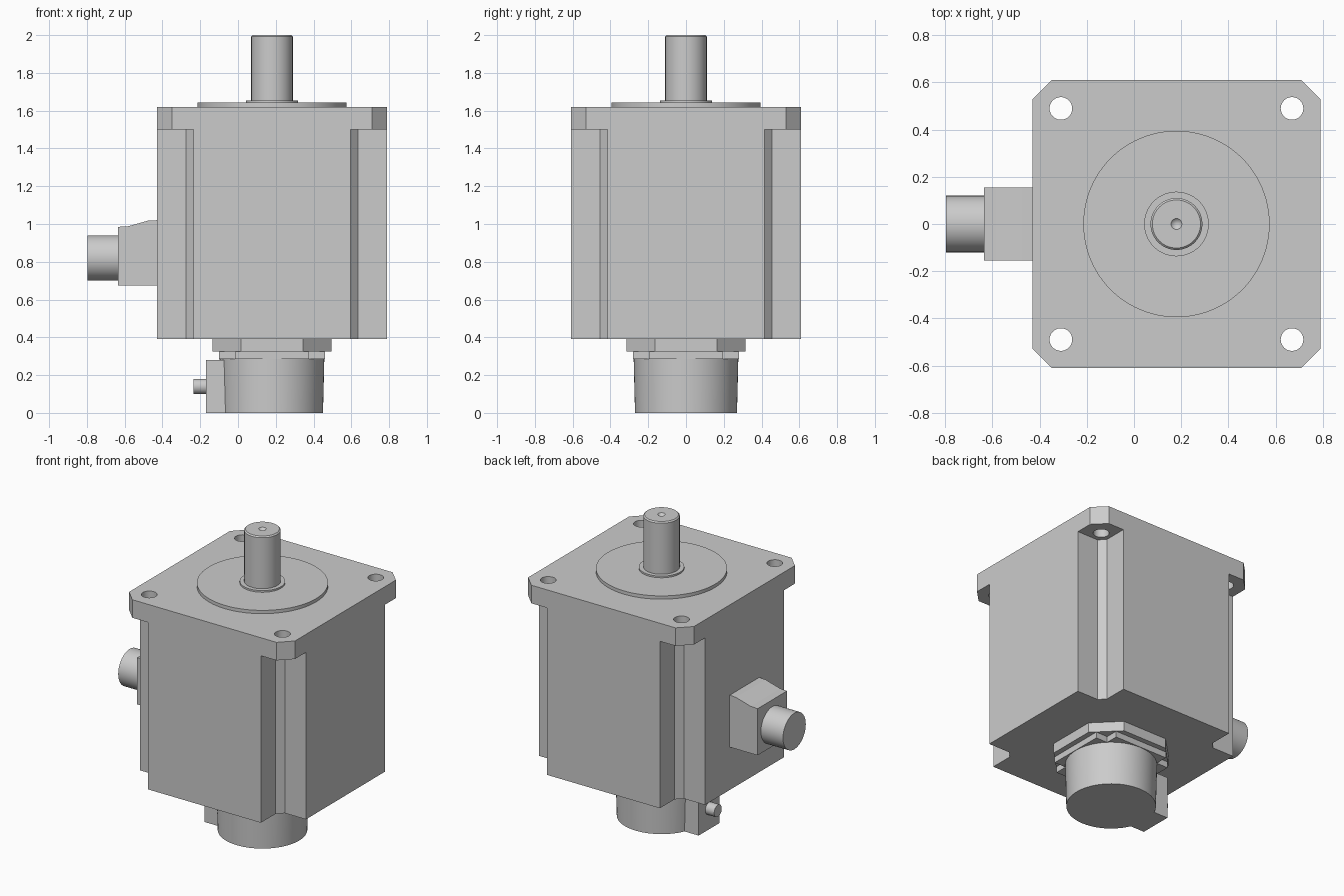
import bpy, bmesh
from math import cos, sin, pi, radians
from mathutils import Matrix

if "Cube" in bpy.data.objects:
    bpy.data.objects.remove(bpy.data.objects["Cube"])

AX = 0.18  # x position of the motor axis


def finish(name, bm, smooth=False):
    bmesh.ops.recalc_face_normals(bm, faces=bm.faces)
    me = bpy.data.meshes.new(name)
    bm.to_mesh(me)
    bm.free()
    ob = bpy.data.objects.new(name, me)
    bpy.context.collection.objects.link(ob)
    if smooth:
        bpy.ops.object.select_all(action='DESELECT')
        ob.select_set(True)
        bpy.context.view_layer.objects.active = ob
        bpy.ops.object.shade_smooth_by_angle(angle=radians(30))
    return ob


def extrude(name, pts, vec):
    """Extrude a closed 3D outline along a vector."""
    bm = bmesh.new()
    face = bm.faces.new([bm.verts.new(p) for p in pts])
    ext = bmesh.ops.extrude_face_region(bm, geom=[face], use_keep_orig=True)
    verts = [g for g in ext['geom'] if isinstance(g, bmesh.types.BMVert)]
    bmesh.ops.translate(bm, verts=verts, vec=vec)
    return finish(name, bm)


def corner_plate(name, corner, z0, z1):
    """Plate with four equal corners; corner runs around the (+,+) quadrant."""
    pts, quad = [], corner
    for _ in range(4):
        pts += [(AX + x, y, z0) for x, y in quad]
        quad = [(-y, x) for x, y in quad]
    return extrude(name, pts, (0, 0, z1 - z0))


def lathe(name, profile, n=64):
    """Turn an (r, z) profile, starting and ending on the axis."""
    bm = bmesh.new()
    rings = []
    for r, z in profile:
        if r == 0:
            rings.append([bm.verts.new((AX, 0, z))] * n)
        else:
            rings.append([bm.verts.new((AX + r * cos(2 * pi * i / n), r * sin(2 * pi * i / n), z))
                          for i in range(n)])
    for a, b in zip(rings, rings[1:]):
        for i in range(n):
            j = (i + 1) % n
            bm.faces.new(list(dict.fromkeys([a[i], a[j], b[j], b[i]])))
    return finish(name, bm, True)


def x_cylinder(name, x0, x1, z, r, n=48):
    bm = bmesh.new()
    bmesh.ops.create_cone(bm, cap_ends=True, segments=n, radius1=r, radius2=r, depth=x1 - x0,
                          matrix=Matrix.Translation(((x0 + x1) / 2, 0, z)) @ Matrix.Rotation(pi / 2, 4, 'Y'))
    return finish(name, bm, True)


# Main housing with notched corners
corner_plate("housing", [(0.61, 0.415), (0.455, 0.415), (0.415, 0.455), (0.415, 0.61)], 0.39, 1.5)

# Mounting flange with bolt holes
flange = corner_plate("mounting_flange", [(0.61, 0.53), (0.53, 0.61)], 1.5, 1.62)
bm = bmesh.new()
for sx in (-1, 1):
    for sy in (-1, 1):
        bmesh.ops.create_cone(bm, cap_ends=True, segments=32, radius1=0.048, radius2=0.048, depth=0.4,
                              matrix=Matrix.Translation((AX + sx * 0.49, sy * 0.49, 1.56)))
cutter = finish("bolt_hole_cutter", bm, True)
cutter.hide_render = True
cutter.hide_viewport = True
cut = flange.modifiers.new("bolt_holes", 'BOOLEAN')
cut.object = cutter
cut.solver = 'EXACT'

# Pilot disc, shaft collar and shaft with centre drilling
lathe("pilot_disc", [(0, 1.61), (0.395, 1.61), (0.395, 1.642), (0, 1.642)], 96)
lathe("shaft_collar", [(0, 1.635), (0.137, 1.635), (0.137, 1.653), (0, 1.653)])
lathe("shaft", [(0, 1.64), (0.11, 1.64), (0.11, 1.992), (0.102, 2.0), (0.023, 2.0), (0, 1.975)])

# Rear adapter plates
corner_plate("rear_plate", [(0.315, 0.163), (0.163, 0.315)], 0.325, 0.39)
corner_plate("rear_spacer", [(0.28, 0.195), (0.195, 0.195), (0.195, 0.28)], 0.285, 0.325)

# Encoder cap, its cable outlet block and cable stub
lathe("encoder_cap", [(0, 0), (0.27, 0), (0.277, 0.285), (0, 0.285)])
extrude("cable_outlet", [(-0.17, -0.11, 0), (0.0, -0.11, 0), (0.0, 0.11, 0), (-0.17, 0.11, 0)], (0, 0, 0.28))
x_cylinder("cable_stub", -0.235, -0.17, 0.14, 0.04, 24)

# Power connector on the side
extrude("connector_base", [(x, -0.155, z) for x, z in
                           [(-0.43, 0.675), (-0.635, 0.675), (-0.635, 0.985), (-0.585, 0.987),
                            (-0.475, 1.018), (-0.43, 1.02)]], (0, 0.31, 0))
x_cylinder("connector_plug", -0.797, -0.635, 0.82, 0.12)
